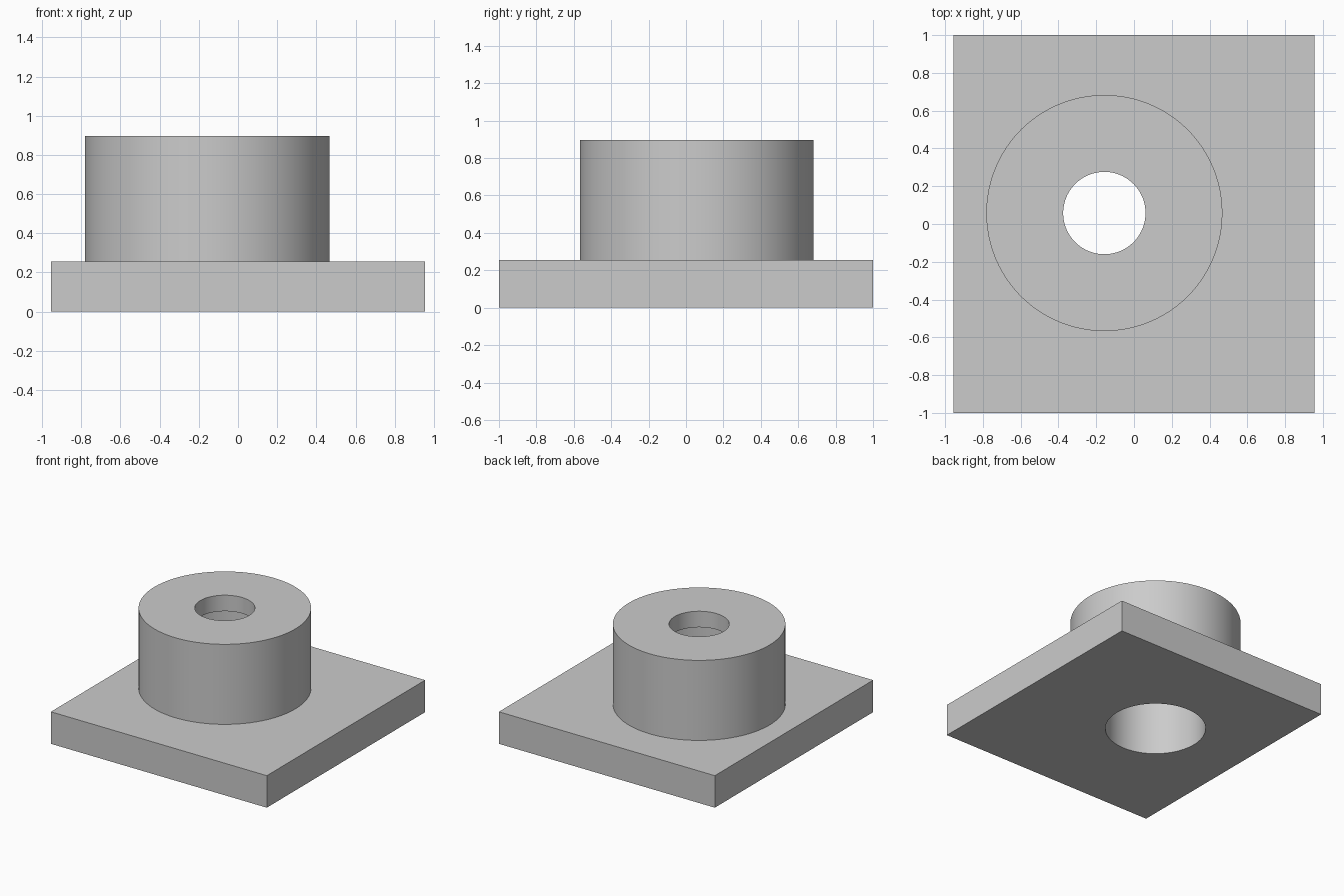
import bpy
import math

default = bpy.data.objects.get("Cube")
if default:
    bpy.data.objects.remove(default, do_unlink=True)

# Dimensions
WIDTH, DEPTH, PLATE_TOP = 1.91, 2.0, 0.256
TOP, LEDGE = 0.896, 0.768
AXIS_X, AXIS_Y = -0.157, 0.058
BOSS_R, BORE_R, COUNTERBORE_R = 0.625, 0.218, 0.368

# Single grey material
grey = bpy.data.materials.new("grey")
grey.use_nodes = True
colour = (0.6, 0.6, 0.6, 1)
grey.diffuse_color = colour
grey.node_tree.nodes["Principled BSDF"].inputs["Base Color"].default_value = colour


def cylinder(name, radius, bottom, top):
    """Upright cylinder on the shared boss axis."""
    bpy.ops.mesh.primitive_cylinder_add(
        vertices=96, radius=radius, depth=top - bottom,
        location=(AXIS_X, AXIS_Y, (bottom + top) / 2))
    obj = bpy.context.object
    obj.name = name
    obj.data.materials.append(grey)
    return obj


def combine(target, tool, operation):
    """Apply a boolean and discard the tool body."""
    mod = target.modifiers.new(tool.name, "BOOLEAN")
    mod.operation = operation
    mod.solver = "EXACT"
    mod.object = tool
    tool.hide_render = True
    bpy.ops.object.select_all(action="DESELECT")
    target.select_set(True)
    bpy.context.view_layer.objects.active = target
    bpy.ops.object.modifier_apply(modifier=mod.name)
    bpy.data.objects.remove(tool, do_unlink=True)


# Rectangular base plate
bpy.ops.mesh.primitive_cube_add(size=1, location=(0, 0, PLATE_TOP / 2))
flange = bpy.context.object
flange.name = "flanged_bushing"
flange.scale = (WIDTH, DEPTH, PLATE_TOP)
bpy.ops.object.transform_apply(location=True, rotation=False, scale=True)
flange.data.materials.append(grey)

# Round boss, wide counterbore from below, narrow bore through the top
combine(flange, cylinder("boss", BOSS_R, PLATE_TOP / 2, TOP), "UNION")
combine(flange, cylinder("counterbore", COUNTERBORE_R, -0.1, LEDGE), "DIFFERENCE")
combine(flange, cylinder("bore", BORE_R, LEDGE - 0.2, TOP + 0.1), "DIFFERENCE")

# Smooth round walls, crisp edges
bpy.ops.object.shade_smooth_by_angle(angle=math.radians(30))
